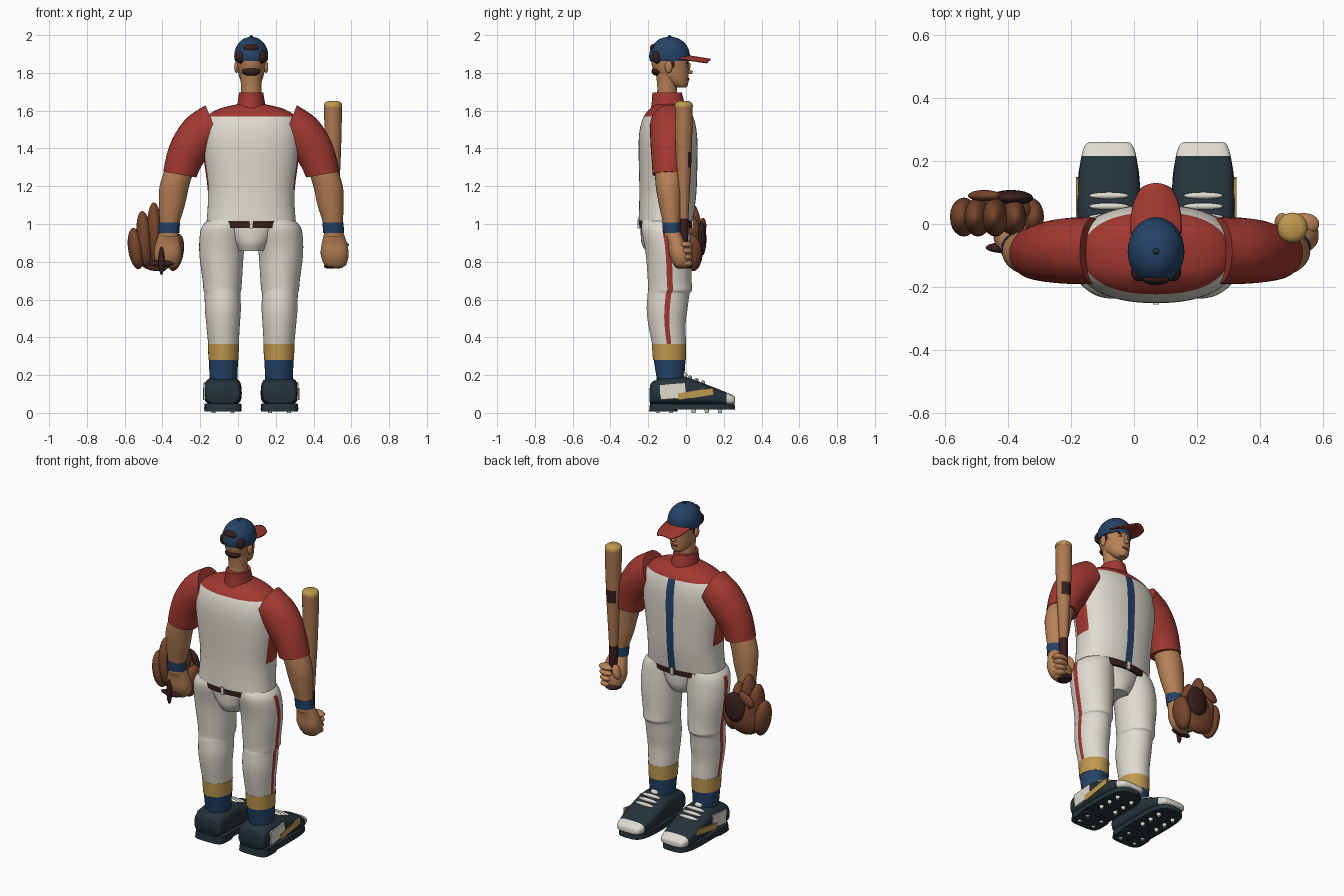
import bpy, bmesh, math
from mathutils import Vector, Matrix

if bpy.data.objects.get("Cube"):
    bpy.data.objects.remove(bpy.data.objects["Cube"])

X0 = 0.07  # body centre line
COLOURS = {
    "ivory": (.74, .71, .63), "red": (.36, .04, .03), "navy": (.018, .055, .13),
    "skin": (.47, .22, .095), "dark_brown": (.04, .014, .012), "leather": (.18, .06, .025),
    "gold": (.52, .32, .08), "slate": (.018, .032, .042), "wood": (.42, .19, .085),
}
NAMES = list(COLOURS)
MATS = []
for key, rgb in COLOURS.items():
    m = bpy.data.materials.new(key)
    m.use_nodes = True
    m.diffuse_color = (*rgb, 1)
    bsdf = m.node_tree.nodes["Principled BSDF"]
    bsdf.inputs["Base Color"].default_value = (*rgb, 1)
    bsdf.inputs["Roughness"].default_value = .8
    MATS.append(m)
made = []


def finish(name, bm, mat, side=1, rule=None):
    """Paint faces by rule, mirror to the wanted side and make the object."""
    bmesh.ops.recalc_face_normals(bm, faces=bm.faces)
    bm.normal_update()
    used = [mat]
    for f in bm.faces:
        col = (rule(f.calc_center_median(), f.normal) if rule else None) or mat
        if col not in used:
            used.append(col)
        f.material_index = used.index(col)
    for v in bm.verts:
        v.co.x = X0 + side * v.co.x
    if side < 0:
        bmesh.ops.reverse_faces(bm, faces=bm.faces)
    mesh = bpy.data.meshes.new(name)
    bm.to_mesh(mesh)
    bm.free()
    for u in used:
        mesh.materials.append(MATS[NAMES.index(u)])
    ob = bpy.data.objects.new(name, mesh)
    bpy.context.collection.objects.link(ob)
    made.append(ob)
    return ob


def flat(x, y, z, rx, ry):
    return Vector((x, y, z)), Vector((rx, 0, 0)), Vector((0, ry, 0))


def tilted(x, y, z, r, ry, deg):
    a = math.radians(deg)
    return Vector((x, y, z)), Vector((r * math.sin(a), 0, r * math.cos(a))), Vector((0, ry, 0))


def upright(x, y, rx, low, high):
    return Vector((x, y, (low + high) / 2)), Vector((rx, 0, 0)), Vector((0, 0, (high - low) / 2))


def loft(name, rings, mat, side=1, rule=None, seg=32, steps=5, power=2):
    """Skin elliptical rings, smoothly interpolated along their path."""
    dense = []
    for i in range(len(rings) - 1):
        a, b, c, d = (rings[min(max(j, 0), len(rings) - 1)] for j in range(i - 1, i + 3))
        for k in range(steps):
            t = k / steps
            if steps == 1:
                dense.append(b)
                continue
            dense.append([q + .5 * t * ((r - p) + t * (2 * p - 5 * q + 4 * r - s + t * (3 * (q - r) + s - p)))
                          for p, q, r, s in zip(a, b, c, d)])
    dense.append(rings[-1])
    bm = bmesh.new()
    curve = lambda w: math.copysign(abs(w) ** (2 / power), w)
    loops = [[bm.verts.new(c + u * curve(math.cos(2 * math.pi * k / seg)) + v * curve(math.sin(2 * math.pi * k / seg)))
              for k in range(seg)] for c, u, v in dense]
    for p, q in zip(loops, loops[1:]):
        for k in range(seg):
            n = (k + 1) % seg
            bm.faces.new((p[k], p[n], q[n], q[k]))
    bm.faces.new(loops[0])
    bm.faces.new(loops[-1])
    return finish(name, bm, mat, side, rule)


def blob(name, at, size, mat, side=1, turn=0, axis="Y"):
    bm = bmesh.new()
    bmesh.ops.create_uvsphere(bm, u_segments=20, v_segments=12, radius=1, matrix=Matrix.Translation(at)
                              @ Matrix.Rotation(math.radians(turn), 4, axis) @ Matrix.Diagonal((*size, 1)))
    return finish(name, bm, mat, side)


def box(name, at, size, mat, side=1, turn=0, axis="X"):
    bm = bmesh.new()
    bmesh.ops.create_cube(bm, size=1, matrix=Matrix.Translation(at)
                          @ Matrix.Rotation(math.radians(turn), 4, axis) @ Matrix.Diagonal((*size, 1)))
    return finish(name, bm, mat, side)


# Shirt, with a red yoke, red side panels and a navy front stripe
def shirt_rule(c, n):
    if c.z > 1.57 or (abs(n.x) > .92 and 1.18 < c.z < 1.5):
        return "red"
    if n.y > 0 and abs(c.x) < .02:
        return "navy"


loft("shirt", [flat(0, y, z, rx, ry) for z, rx, y, ry in (
    (1.015, .236, -.108, .143), (1.1, .23, -.1, .148), (1.2, .232, -.095, .152), (1.4, .258, -.095, .156),
    (1.5, .258, -.095, .15), (1.57, .232, -.093, .13), (1.61, .17, -.09, .1), (1.635, .07, -.09, .07))],
    "ivory", rule=shirt_rule, seg=88, steps=8, power=2.3)
loft("collar", [flat(0, -.095, 1.59, .085, .095), flat(0, -.095, 1.64, .073, .087),
                flat(0, -.1, 1.695, .064, .078)], "red")
loft("neck", [flat(0, -.1, 1.62, .056, .058), flat(0, -.1, 1.72, .054, .052),
              flat(0, -.1, 1.8, .06, .06)], "skin")

# Hips and belt
loft("hips", [flat(0, -.11, 1.02, .22, .13), flat(0, -.11, .95, .15, .13),
              flat(0, -.11, .9, .11, .125), flat(0, -.11, .858, .08, .105)], "ivory")
loft("belt", [flat(0, -.108, .98, .226, .139), flat(0, -.108, 1.02, .23, .141)],
     "dark_brown", seg=64, steps=1, power=2.2)
for deg in (55, 90, 125, 235, 270, 305):
    a = math.radians(deg)
    box("belt_loop", (.226 * math.cos(a), -.108 + .142 * math.sin(a), 1.0), (.02, .012, .046), "ivory")

# Head and face
loft("head", [flat(0, y, z, rx, ry) for z, y, rx, ry in (
    (1.722, -.03, .026, .032), (1.74, -.04, .046, .051), (1.78, -.066, .064, .08), (1.82, -.08, .072, .095),
    (1.87, -.085, .078, .1), (1.92, -.09, .07, .09))], "skin")
blob("nose", (0, .016, 1.805), (.013, .02, .012), "skin")
blob("nose_bridge", (0, .011, 1.828), (.009, .012, .026), "skin", turn=-15, axis="X")
blob("lips", (0, .011, 1.767), (.024, .008, .007), "leather")
for s in (1, -1):
    blob("ear", (.078, -.092, 1.832), (.012, .02, .033), "skin", s)
    blob("eye", (.03, .001, 1.837), (.013, .008, .006), "ivory", s)
    blob("pupil", (.03, .006, 1.837), (.005, .005, .005), "dark_brown", s)
    blob("eyebrow", (.032, .004, 1.853), (.019, .007, .005), "dark_brown", s)
    blob("sideburn", (.071, -.07, 1.855), (.007, .012, .03), "dark_brown", s)
    blob("cap_side_hair", (.055, -.152, 1.885), (.025, .03, .035), "dark_brown", s)
blob("nape_hair", (0, -.148, 1.808), (.05, .035, .024), "dark_brown")

# Cap with back opening, button and curved brim
loft("cap", [flat(0, -.087, z, rx, ry) for z, rx, ry in (
    (1.862, .086, .104), (1.89, .09, .108), (1.93, .083, .099), (1.962, .063, .076),
    (1.983, .036, .045), (1.991, .006, .008))], "navy")
blob("cap_button", (0, -.087, 1.991), (.01, .01, .009), "slate")
blob("cap_opening", (0, -.176, 1.935), (.042, .014, .019), "dark_brown", turn=-20, axis="X")
bm = bmesh.new()
bmesh.ops.create_grid(bm, x_segments=16, y_segments=10, size=1)
for v in bm.verts:
    t, u = (v.co.y + 1) / 2, v.co.x
    half = .082 - .034 * t ** 3
    v.co = (u * half, -.03 + .16 * t - .015 * u * u * t, 1.9 - .025 * t - .02 * u * u)
brim = finish("cap_brim", bm, "red")
brim.modifiers.new("thickness", "SOLIDIFY").thickness = .008


def trouser_rule(c, n):
    if n.x > 0 and n.x / math.hypot(n.x, n.y) > .99 and c.z < .99:
        return "red"


for s in (1, -1):
    # Arm
    loft("sleeve", [tilted(.2, -.085, 1.525, .112, .105, 22), tilted(.27, -.085, 1.475, .112, .105, 38),
                    tilted(.32, -.087, 1.41, .106, .1, 55), tilted(.355, -.09, 1.34, .097, .092, 67),
                    tilted(.378, -.092, 1.262, .089, .085, 80)], "red", s)
    loft("forearm", [flat(.375, -.092, 1.3, .078, .074), flat(.407, -.09, 1.2, .078, .07),
                     flat(.42, -.083, 1.1, .069, .06), flat(.433, -.076, 1.0, .052, .046),
                     flat(.436, -.072, .93, .05, .042)], "skin", s)
    loft("wristband", [flat(.436, -.073, .952, .055, .048), flat(.433, -.076, 1.008, .056, .05)],
         "navy", s, steps=1)
    loft("hand", [flat(.437, -.07, .96, .048, .04), flat(.44, -.05, .9, .066, .045),
                  flat(.442, -.035, .84, .074, .054), flat(.444, -.025, .79, .06, .045),
                  flat(.445, -.02, .766, .035, .03)], "skin", s, power=2.4)
    for i in range(4):
        blob("finger", (.468, .0, .89 - .033 * i), (.05 - .004 * i, .035, .019), "skin", s)
    blob("thumb", (.4, .002, .875), (.02, .033, .045), "skin", s, turn=20)

    # Leg
    loft("trouser_leg", [flat(x, y, z, rx, ry) for z, x, rx, y, ry in (
        (1.02, .125, .105, -.11, .12), (.97, .145, .122, -.108, .128), (.85, .157, .118, -.092, .122),
        (.7, .153, .104, -.086, .116), (.65, .153, .1, -.084, .116), (.63, .152, .095, -.092, .111),
        (.55, .15, .095, -.1, .108), (.47, .149, .089, -.101, .099), (.365, .147, .081, -.09, .09))],
        "ivory", s, trouser_rule, seg=48)
    loft("sock_band", [flat(.147, -.09, .365, .083, .091), flat(.147, -.088, .28, .079, .087)], "gold", s, steps=1)
    loft("sock", [flat(.147, -.087, .285, .077, .085), flat(.147, -.083, .2, .074, .075),
                  flat(.147, -.08, .14, .07, .07)], "navy", s)

    # Shoe
    loft("shoe", [upright(.15, y, rx, low, high) for y, rx, low, high in (
        (-.192, .075, .055, .13), (-.178, .09, .045, .165), (-.1, .097, .04, .19), (0, .099, .04, .188),
        (.07, .1, .04, .165), (.14, .097, .04, .138), (.215, .087, .04, .108), (.25, .075, .045, .092),
        (.26, .062, .052, .08))], "slate", s, lambda c, n: "ivory" if c.y > .217 and c.z > .045 else None,
        seg=40, steps=6, power=3.2)
    loft("sole", [flat(.15, .033, .018, .1, .228), flat(.15, .033, .048, .097, .224)],
         "slate", s, seg=48, steps=1, power=3.5)
    loft("heel", [flat(.15, -.12, .008, .098, .075), flat(.15, -.12, .05, .094, .07)],
         "slate", s, steps=1, power=4)
    box("shoe_side_panel", (.247, -.07, .115), (.009, .135, .08), "ivory", s, turn=5)
    box("shoe_stripe", (.25, .052, .1), (.009, .19, .036), "gold", s, turn=9)
    for i in range(3):
        blob("lace", (.15, .022 + .034 * i, .186 - .013 * i), (.065, .011, .012), "ivory", s)
    blob("lace_knot", (.15, -.008, .2), (.025, .016, .015), "ivory", s)
    for y in (-.15, -.08, .04, .11, .18):
        for x in (.1, .2):
            loft("stud", [flat(x, y, 0, .01, .01), flat(x, y, .024, .014, .014)], "ivory", s, seg=10, steps=1)

# Bat in the left hand
def bat_rule(c, n):
    if c.z < 1.03 or (1.3 < c.z < 1.38 and n.y > .5):
        return "dark_brown"


BX, BY = .433, -.012
loft("bat", [flat(BX, BY, z, r, r) for z, r in (
    (.78, .022), (1.03, .025), (1.15, .031), (1.3, .039), (1.38, .042), (1.5, .046), (1.63, .047))],
    "wood", rule=bat_rule, steps=1)
loft("bat_tip", [flat(BX, BY, z, r, r) for z, r in ((1.62, .048), (1.638, .046), (1.65, .03))], "gold", steps=2)
loft("bat_knob", [flat(BX, BY, z, r, r) for z, r in ((.765, .035), (.772, .046), (.785, .046), (.795, .03))],
     "dark_brown", steps=2)

# Catching glove on the right hand
for x, z, h, lean in ((.61, .87, .11, 8), (.565, .92, .15, 5), (.51, .945, .17, 2), (.455, .9, .15, -4), (.4, .85, .1, -10)):
    blob("glove_finger", (x, .022, z), (.042, .062, h), "leather", -1, turn=lean)
blob("glove_palm", (.5, .04, .87), (.125, .05, .12), "leather", -1)
blob("glove_pocket", (.46, .083, .92), (.07, .025, .09), "dark_brown", -1)
blob("glove_web", (.545, .09, .99), (.06, .018, .03), "leather", -1, turn=35)
blob("glove_strap", (.475, -.075, .79), (.066, .018, .018), "dark_brown", -1)
blob("glove_lace", (.475, -.09, .805), (.016, .016, .075), "dark_brown", -1)

# Smooth shading with sharp edges kept
bpy.ops.object.select_all(action="DESELECT")
for ob in made:
    ob.select_set(True)
bpy.context.view_layer.objects.active = made[0]
bpy.ops.object.shade_smooth_by_angle(angle=math.radians(40))
